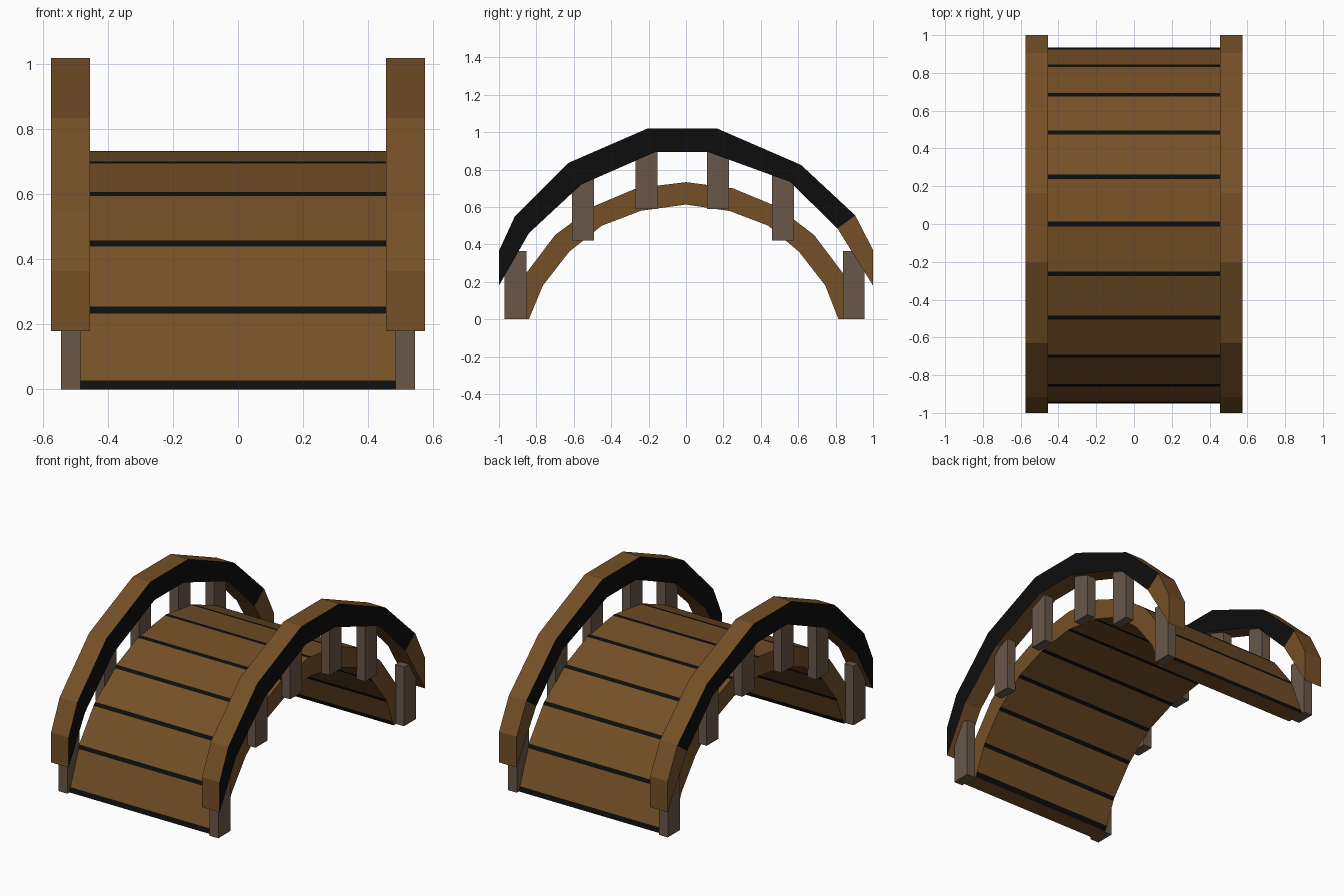
import bpy, bmesh
from mathutils import Vector

if "Cube" in bpy.data.objects:
    bpy.data.objects.remove(bpy.data.objects["Cube"])


def material(name, rgb):
    m = bpy.data.materials.new(name)
    m.diffuse_color = (*rgb, 1)
    m.use_nodes = True
    m.node_tree.nodes["Principled BSDF"].inputs["Base Color"].default_value = m.diffuse_color
    return m


WOOD = material("brown wood", (0.178, 0.080, 0.020))
BLACK = material("black gap", (0.004, 0.004, 0.004))
POST = material("grey brown post", (0.140, 0.096, 0.067))


def arch(name, outer, inner, x0, x1, surface_mat, side_mat):
    """Extrude a band between two (y, z) lines; material rules take the segment index."""
    bm = bmesh.new()
    rings = [[bm.verts.new((x, y, z)) for x, (y, z) in
              ((x0, o), (x1, o), (x1, i), (x0, i))] for o, i in zip(outer, inner)]
    for n, (a, b) in enumerate(zip(rings, rings[1:])):
        for k in range(4):
            f = bm.faces.new((a[k], a[(k + 1) % 4], b[(k + 1) % 4], b[k]))
            f.material_index = surface_mat(n) if k in (0, 2) else side_mat(n)
    bm.faces.new(rings[0])
    bm.faces.new(rings[-1])
    bmesh.ops.recalc_face_normals(bm, faces=bm.faces[:])
    me = bpy.data.meshes.new(name)
    bm.to_mesh(me)
    bm.free()
    me.materials.append(WOOD)
    me.materials.append(BLACK)
    ob = bpy.data.objects.new(name, me)
    bpy.context.collection.objects.link(ob)
    return ob


def with_gaps(line, half):
    """Put points just before and after every joint so a stripe can sit there."""
    pts = [Vector(p) for p in line]
    out = []
    for n, p in enumerate(pts):
        if n > 0:
            d = (pts[n - 1] - p).normalized()
            out.append(p + d * half * (1 if n < len(pts) - 1 else 2.4))
        out.append(p)
        if n < len(pts) - 1:
            d = (pts[n + 1] - p).normalized()
            out.append(p + d * half * (1 if n > 0 else 2.4))
    return out


# Curved plank deck with black gaps at the joints
deck_outer = [(-.95, 0), (-.855, .245), (-.70, .45), (-.495, .603), (-.265, .70), (0, .733),
              (.25, .70), (.485, .603), (.685, .45), (.84, .245), (.935, 0)]
deck_inner = [(-.84, 0), (-.765, .18), (-.625, .36), (-.45, .50), (-.24, .58), (0, .613),
              (.235, .578), (.44, .50), (.605, .36), (.745, .18), (.815, 0)]
deck = arch("deck", with_gaps(deck_outer, .0125), with_gaps(deck_inner, .0125), -.49, .49,
            lambda n: 0 if n % 3 == 1 else 1, lambda n: 0)
bpy.context.view_layer.objects.active = deck
deck.select_set(True)
bpy.ops.object.shade_smooth_by_angle(angle=0.5)

# Handrails: black sides, brown last segment at the back
rail_outer = [(-1, .365), (-.915, .55), (-.63, .835), (-.205, 1.02),
              (.165, 1.02), (.615, .825), (.905, .555), (1, .37)]
rail_inner = [(-1, .18), (-.84, .46), (-.56, .72), (-.165, .893),
              (.12, .893), (.555, .735), (.81, .485), (1, .18)]
for side, x0 in (("left", -.575), ("right", .455)):
    arch(side + "_handrail", rail_outer, rail_inner, x0, x0 + .12,
         lambda n: 0, lambda n: 0 if n == 6 else 1)

# Posts: (centre y, bottom, top)
posts = [(-.912, 0, .365), (-.55, .42, .775), (-.212, .59, .95),
         (.172, .59, .95), (.518, .42, .775), (.897, 0, .365)]
for side, s in (("left", -1), ("right", 1)):
    for n, (y, z0, z1) in enumerate(posts):
        bpy.ops.mesh.primitive_cube_add(size=1, location=(s * .515, y, (z0 + z1) / 2))
        ob = bpy.context.object
        ob.name = f"{side}_post_{n + 1}"
        ob.scale = (.06, .117, z1 - z0)
        ob.data.materials.append(POST)
